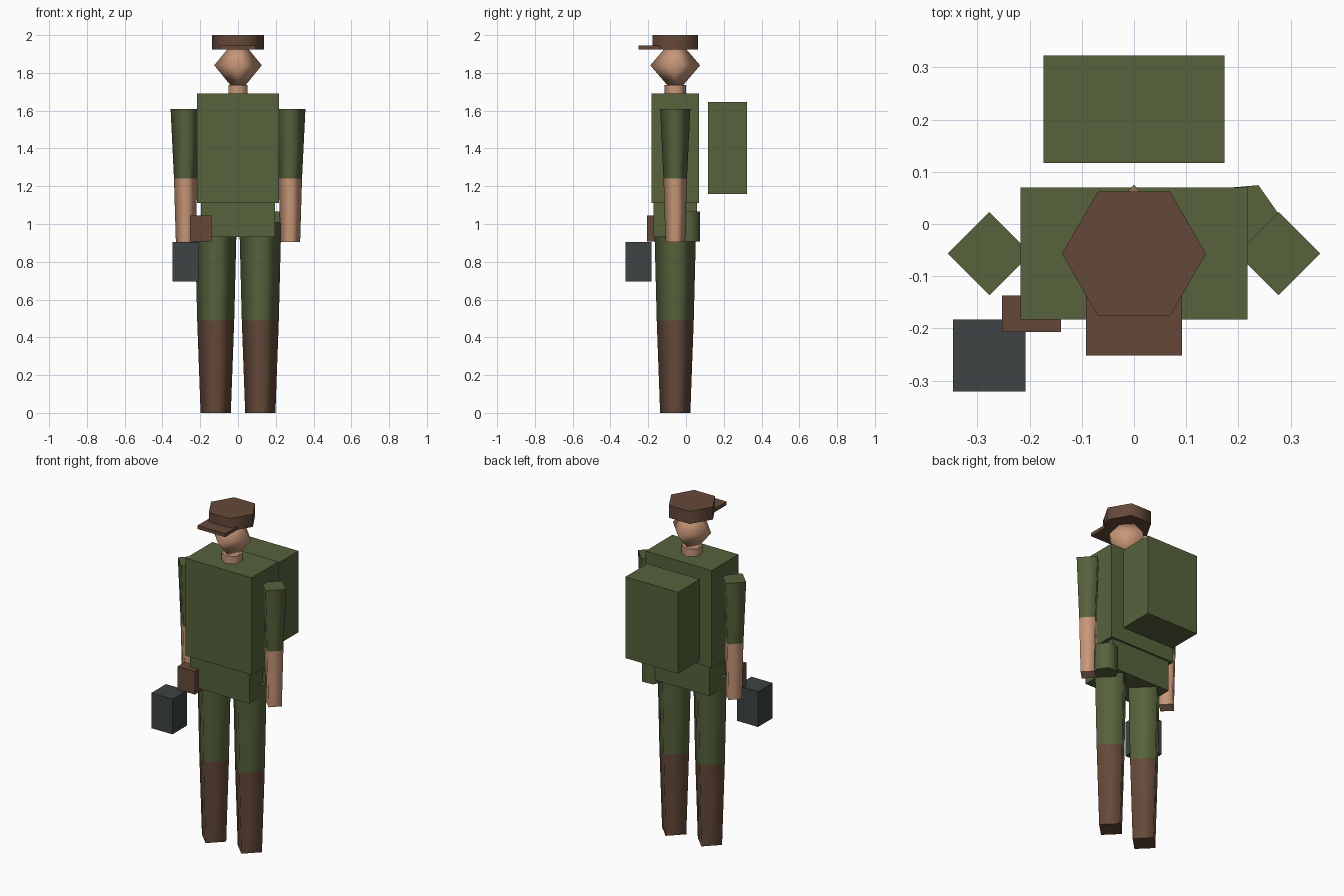
import bpy
import bmesh
from math import radians, cos, sin

cube = bpy.data.objects.get("Cube")
if cube:
    bpy.data.objects.remove(cube, do_unlink=True)

BODY_Y = -0.057


def material(name, srgb):
    color = [((c / 255 + 0.055) / 1.055) ** 2.4 for c in srgb] + [1.0]
    mat = bpy.data.materials.new(name)
    mat.use_nodes = True
    mat.diffuse_color = color
    bsdf = next(n for n in mat.node_tree.nodes if n.type == 'BSDF_PRINCIPLED')
    bsdf.inputs["Base Color"].default_value = color
    return mat


green = material("olive_green", (87, 98, 60))
brown = material("leather_brown", (101, 73, 57))
skin = material("skin", (200, 151, 120))
grey = material("dark_grey", (61, 67, 68))


def finish(name, bm, mat):
    bmesh.ops.recalc_face_normals(bm, faces=bm.faces)
    mesh = bpy.data.meshes.new(name)
    bm.to_mesh(mesh)
    bm.free()
    mesh.materials.append(mat)
    obj = bpy.data.objects.new(name, mesh)
    bpy.context.collection.objects.link(obj)
    return obj


def box(name, mat, xs, ys, zs):
    """Flat box between the given limits on each axis."""
    bm = bmesh.new()
    bmesh.ops.create_cube(bm, size=1)
    for v in bm.verts:
        v.co = [lo + (c + 0.5) * (hi - lo)
                for c, (lo, hi) in zip(v.co, (xs, ys, zs))]
    return finish(name, bm, mat)


def prism(name, mat, sides, center, zs, radii, turn=0):
    """Tapered upright prism: smooth sides, flat caps."""
    bm = bmesh.new()
    rings = []
    for z, r in zip(zs, radii):
        angles = [radians(turn + 360 * i / sides) for i in range(sides)]
        rings.append([bm.verts.new((center[0] + r * cos(a),
                                    center[1] + r * sin(a), z)) for a in angles])
    low, high = rings
    for i in range(sides):
        j = (i + 1) % sides
        bm.faces.new((low[i], low[j], high[j], high[i])).smooth = True
    bm.faces.new(low[::-1])
    bm.faces.new(high)
    return finish(name, bm, mat)


# Torso, hips and pack
box("torso", green, (-0.218, 0.218), (-0.183, 0.07), (1.11, 1.69))
box("hips", green, (-0.196, 0.196), (-0.173, 0.058), (0.93, 1.11))
box("backpack", green, (-0.173, 0.173), (0.117, 0.323), (1.16, 1.645))

# Arms and legs, one set per side
for side, s in (("left", 1), ("right", -1)):
    arm = (s * 0.277, BODY_Y)
    prism(side + "_sleeve", green, 4, arm, (1.24, 1.61), (0.062, 0.08))
    prism(side + "_forearm", skin, 4, arm, (0.905, 1.24), (0.052, 0.062))
    leg = (s * 0.118, BODY_Y)
    prism(side + "_trouser_leg", green, 4, leg, (0.49, 1.007), (0.098, 0.111))
    prism(side + "_boot", brown, 4, leg, (0, 0.49), (0.08, 0.098))

# Neck and eight-sided head
prism("neck", skin, 6, (0, BODY_Y), (1.66, 1.735), (0.057, 0.057), 30)
bm = bmesh.new()
bmesh.ops.create_uvsphere(bm, u_segments=4, v_segments=2, radius=1)
for v in bm.verts:
    v.co = (v.co.x * 0.126, v.co.y * 0.132 + BODY_Y, v.co.z * 0.154 + 1.84)
for f in bm.faces:
    f.smooth = True
finish("head", bm, skin)

# Cap
prism("cap_crown", brown, 6, (0, BODY_Y), (1.925, 2.0), (0.138, 0.138))
box("cap_brim", brown, (-0.092, 0.092), (-0.252, -0.137), (1.925, 1.945))

# Carried gear
box("belt_pouch", brown, (-0.253, -0.14), (-0.207, -0.137), (0.907, 1.045))
box("carried_case", grey, (-0.347, -0.208), (-0.321, -0.183), (0.695, 0.905))
prism("canteen", green, 6, (0.209, 0.011), (0.907, 1.065), (0.07, 0.07), 5)
